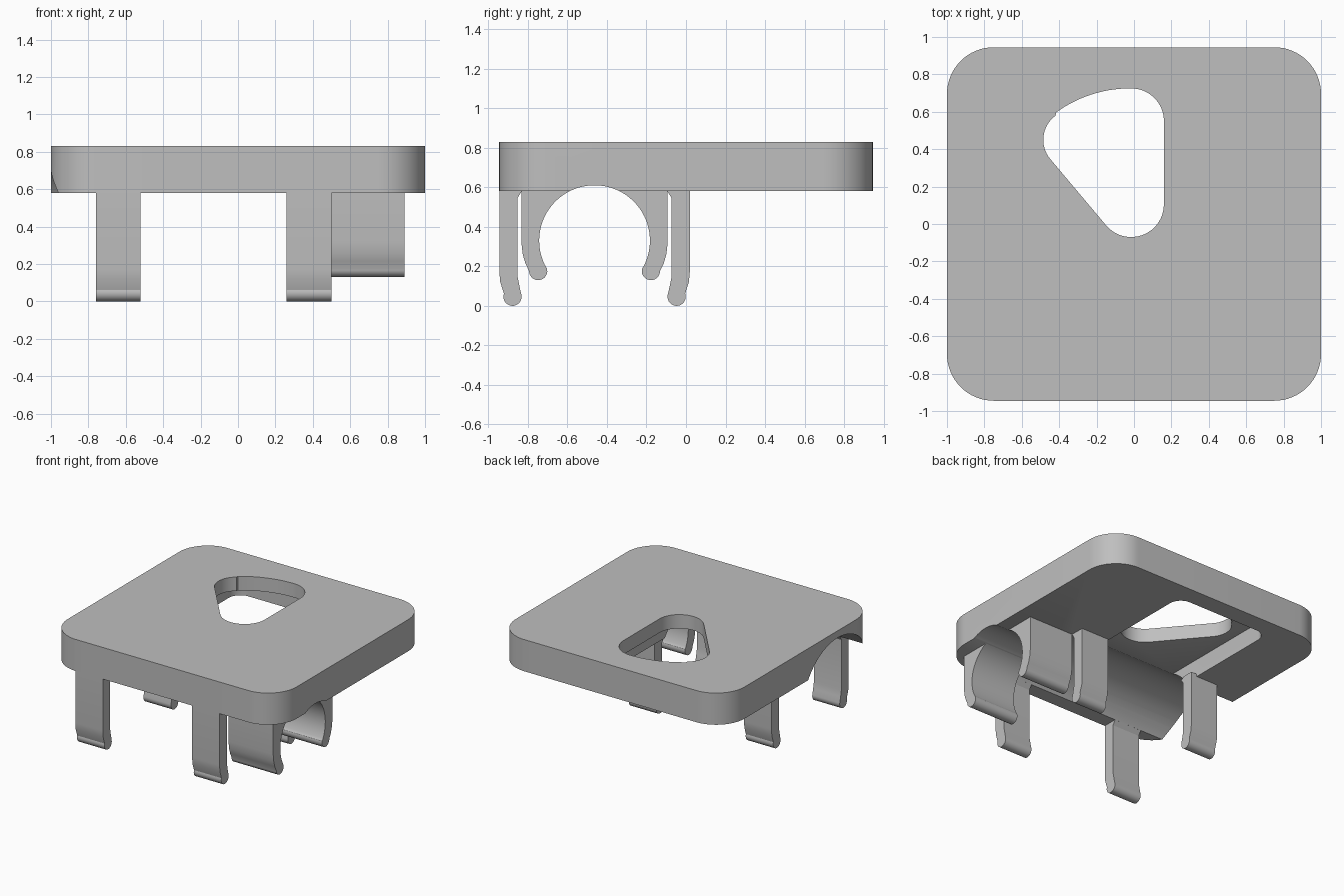
import bpy, bmesh
from math import cos, sin, radians

old = bpy.data.objects.get("Cube")
if old:
    bpy.data.objects.remove(old, do_unlink=True)

grey = bpy.data.materials.new("plain grey")
grey.use_nodes = True
COLOUR = (0.52, 0.52, 0.52, 1)
grey.diffuse_color = COLOUR
grey.node_tree.nodes["Principled BSDF"].inputs["Base Color"].default_value = COLOUR

# Main levels and the channel axis
BOTTOM, TOP = 0.58, 0.83
AXIS_Y, AXIS_Z = -0.4625, 0.33


def arc(cx, cy, r, start, end, steps=16):
    angles = [radians(start + (end - start) * i / steps) for i in range(steps + 1)]
    return [(cx + r * cos(a), cy + r * sin(a)) for a in angles]


def rounded_rect(x0, x1, y0, y1, r):
    return (arc(x1 - r, y1 - r, r, 0, 90) + arc(x0 + r, y1 - r, r, 90, 180)
            + arc(x0 + r, y0 + r, r, 180, 270) + arc(x1 - r, y0 + r, r, 270, 360))


def prism(name, outline, lo, hi, along="z"):
    """Extrude a 2D outline along z (outline in x, y) or x (outline in y, z)."""
    place = (lambda a, b, t: (a, b, t)) if along == "z" else (lambda a, b, t: (t, a, b))
    bm = bmesh.new()
    rings = [[bm.verts.new(place(a, b, t)) for a, b in outline] for t in (lo, hi)]
    n = len(outline)
    for i in range(n):
        j = (i + 1) % n
        bm.faces.new((rings[0][i], rings[0][j], rings[1][j], rings[1][i]))
    for ring in rings:
        bm.faces.new(ring)
    bmesh.ops.remove_doubles(bm, verts=bm.verts, dist=1e-5)
    bmesh.ops.recalc_face_normals(bm, faces=bm.faces)
    mesh = bpy.data.meshes.new(name)
    bm.to_mesh(mesh)
    bm.free()
    mesh.materials.append(grey)
    ob = bpy.data.objects.new(name, mesh)
    bpy.context.collection.objects.link(ob)
    return ob


def activate(ob):
    bpy.ops.object.select_all(action="DESELECT")
    ob.select_set(True)
    bpy.context.view_layer.objects.active = ob


def smooth(ob):
    activate(ob)
    bpy.ops.object.shade_smooth_by_angle(angle=radians(30))


def cut(ob, cutter):
    activate(ob)
    mod = ob.modifiers.new("cut", "BOOLEAN")
    mod.operation, mod.solver, mod.object = "DIFFERENCE", "EXACT", cutter
    bpy.ops.object.modifier_apply(modifier=mod.name)
    bpy.data.objects.remove(cutter, do_unlink=True)


# Top plate with rounded corners
plate = prism("top_plate", rounded_rect(-1, 1, -0.945, 0.945, 0.25), BOTTOM, TOP)

# Rounded three-cornered opening
opening = (arc(-0.015, 0.105, 0.175, 220, 360) + arc(-0.015, 0.55, 0.175, 0, 90)
           + arc(-0.02, 0.05, 0.675, 91, 126) + arc(-0.325, 0.45, 0.16, 126, 220))
cut(plate, prism("opening_cutter", opening, 0.5, 0.9))

# Wide channel, narrow channel and the pocket in the underside
cut(plate, prism("wide_channel_cutter", arc(AXIS_Y, AXIS_Z, 0.445, 0, 354, 59), -1.2, 0.5, "x"))
cut(plate, prism("narrow_channel_cutter", arc(AXIS_Y, AXIS_Z, 0.28, 0, 354, 59), 0.45, 1.2, "x"))
cut(plate, prism("pocket_cutter", rounded_rect(-0.57, 0.25, -0.5, 0.8, 0.1), 0.5, 0.72))
smooth(plate)

# Clip sections: distance from the channel axis, height
long_section = ([(0.4, 0.6), (0.4815, 0.6), (0.4815, 0.17), (0.477, 0.12)]
                + arc(0.415, 0.046, 0.046, 20, -190)
                + [(0.38, 0.1), (0.39, 0.15), (0.39, 0.545), (0.368, 0.58)])
short_section = ([(0.37, 0.59), (0.37, 0.32), (0.363, 0.26), (0.35, 0.215)]
                 + arc(0.285, 0.176, 0.046, 0, -200)
                 + arc(0, AXIS_Z, 0.28, -29, 68, 28))

# Two pairs of long clips and one pair of short wide ones
clips = (("right_long_clip", long_section, -0.76, -0.52),
         ("left_long_clip", long_section, 0.26, 0.5),
         ("short_clip", short_section, 0.5, 0.89))
for name, section, x0, x1 in clips:
    for side, sign in (("front", -1), ("back", 1)):
        outline = [(AXIS_Y + sign * h, z) for h, z in section]
        smooth(prism(f"{side}_{name}", outline, x0, x1, "x"))
